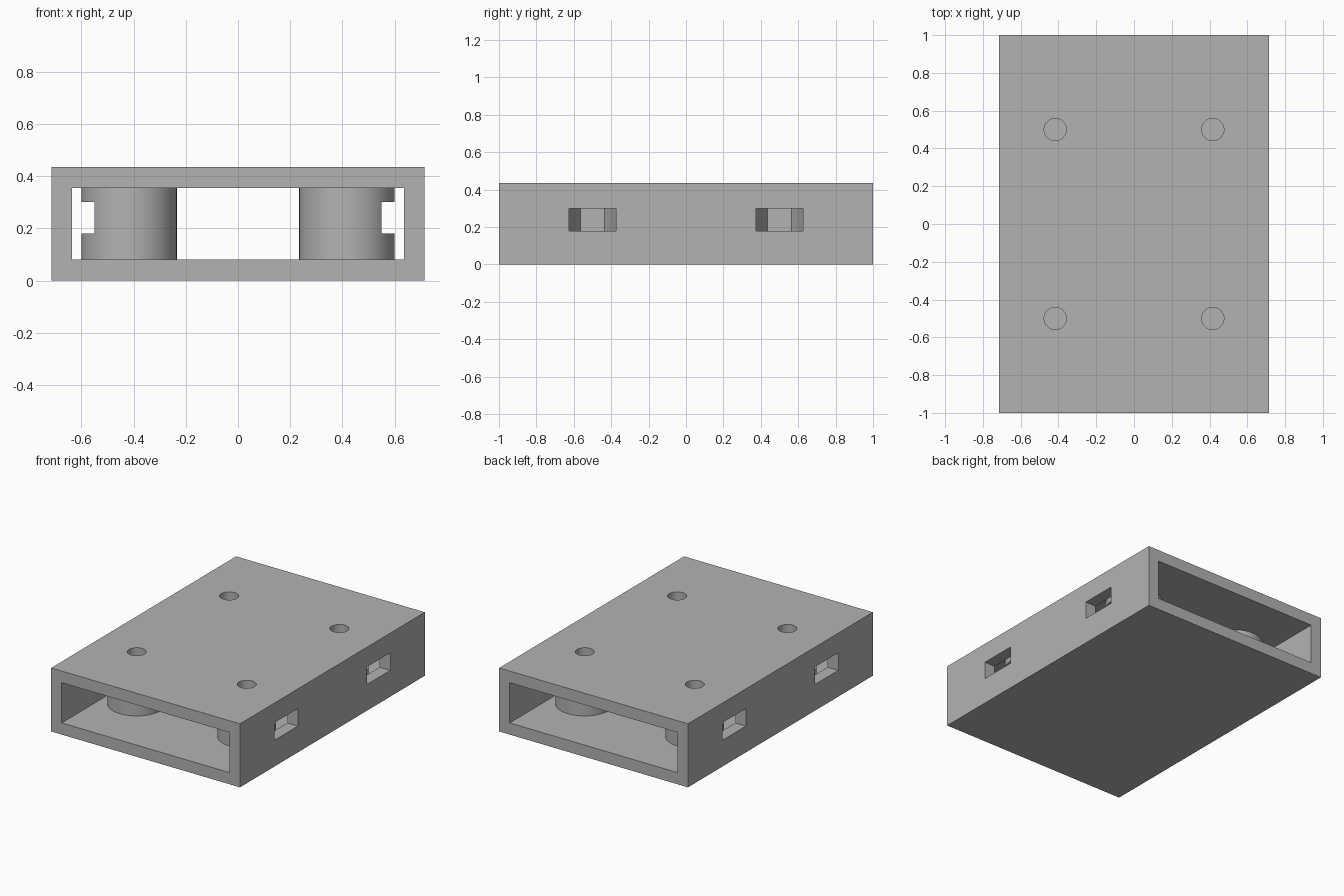
import bpy
import math

cube = bpy.data.objects.get("Cube")
if cube:
    bpy.data.objects.remove(cube, do_unlink=True)

WIDTH, LENGTH, HEIGHT = 1.43, 2.0, 0.435
FLOOR, CEILING = 0.08, 0.355
POST_X, POST_Y = 0.417, 0.5
NUT_RADIUS = 0.126


def prism(name, outline, z0, z1):
    """Closed upright prism over a counter-clockwise outline."""
    n = len(outline)
    verts = [(x, y, z) for z in (z0, z1) for x, y in outline]
    faces = [tuple(reversed(range(n))), tuple(range(n, 2 * n))]
    faces += [(i, (i + 1) % n, n + (i + 1) % n, n + i) for i in range(n)]
    mesh = bpy.data.meshes.new(name)
    mesh.from_pydata(verts, [], faces)
    obj = bpy.data.objects.new(name, mesh)
    bpy.context.collection.objects.link(obj)
    return obj


def rectangle(w, l):
    return [(-w / 2, -l / 2), (w / 2, -l / 2), (w / 2, l / 2), (-w / 2, l / 2)]


def circle(cx, cy, r, sides):
    steps = [2 * math.pi * i / sides for i in range(sides)]
    return [(cx + r * math.cos(a), cy + r * math.sin(a)) for a in steps]


def combine(target, tool, operation):
    """Apply a boolean and remove the tool object."""
    mod = target.modifiers.new("combine", "BOOLEAN")
    mod.operation = operation
    mod.solver = "EXACT"
    mod.object = tool
    bpy.ops.object.select_all(action="DESELECT")
    target.select_set(True)
    bpy.context.view_layer.objects.active = target
    bpy.ops.object.modifier_apply(modifier=mod.name)
    bpy.data.objects.remove(tool, do_unlink=True)


# Rectangular sleeve, open at front and back
case = prism("case", rectangle(WIDTH, LENGTH), 0, HEIGHT)
combine(case, prism("tunnel", rectangle(1.27, LENGTH + 0.2), FLOOR, CEILING), "DIFFERENCE")

corners = [(sx, sy) for sx in (-1, 1) for sy in (-1, 1)]

# Four round posts joining floor and ceiling
for sx, sy in corners:
    post = prism("post", circle(sx * POST_X, sy * POST_Y, 0.1825, 64), FLOOR - 0.03, CEILING + 0.03)
    combine(case, post, "UNION")

# Screw holes from the top, and side slots ending in hexagonal nut pockets
for sx, sy in corners:
    x, y = sx * POST_X, sy * POST_Y
    hole = prism("screw_hole", circle(x, y, 0.059, 48), FLOOR, HEIGHT + 0.1)
    combine(case, hole, "DIFFERENCE")
    r, flat = NUT_RADIUS, NUT_RADIUS * math.sqrt(3) / 2
    outline = [(x + sx * dx, y + dy) for dx, dy in
               [(0.5, -r), (0.5, r), (0, r), (-flat, r / 2), (-flat, -r / 2), (0, -r)]]
    if sx < 0:
        outline.reverse()
    combine(case, prism("nut_slot", outline, 0.18, 0.30), "DIFFERENCE")

# Single grey material
grey = bpy.data.materials.new("plain_grey")
grey.use_nodes = True
colour = (0.45, 0.45, 0.45, 1)
grey.diffuse_color = colour
grey.node_tree.nodes["Principled BSDF"].inputs["Base Color"].default_value = colour
case.data.materials.clear()
case.data.materials.append(grey)

case.select_set(True)
bpy.context.view_layer.objects.active = case
bpy.ops.object.shade_smooth_by_angle(angle=math.radians(30))
